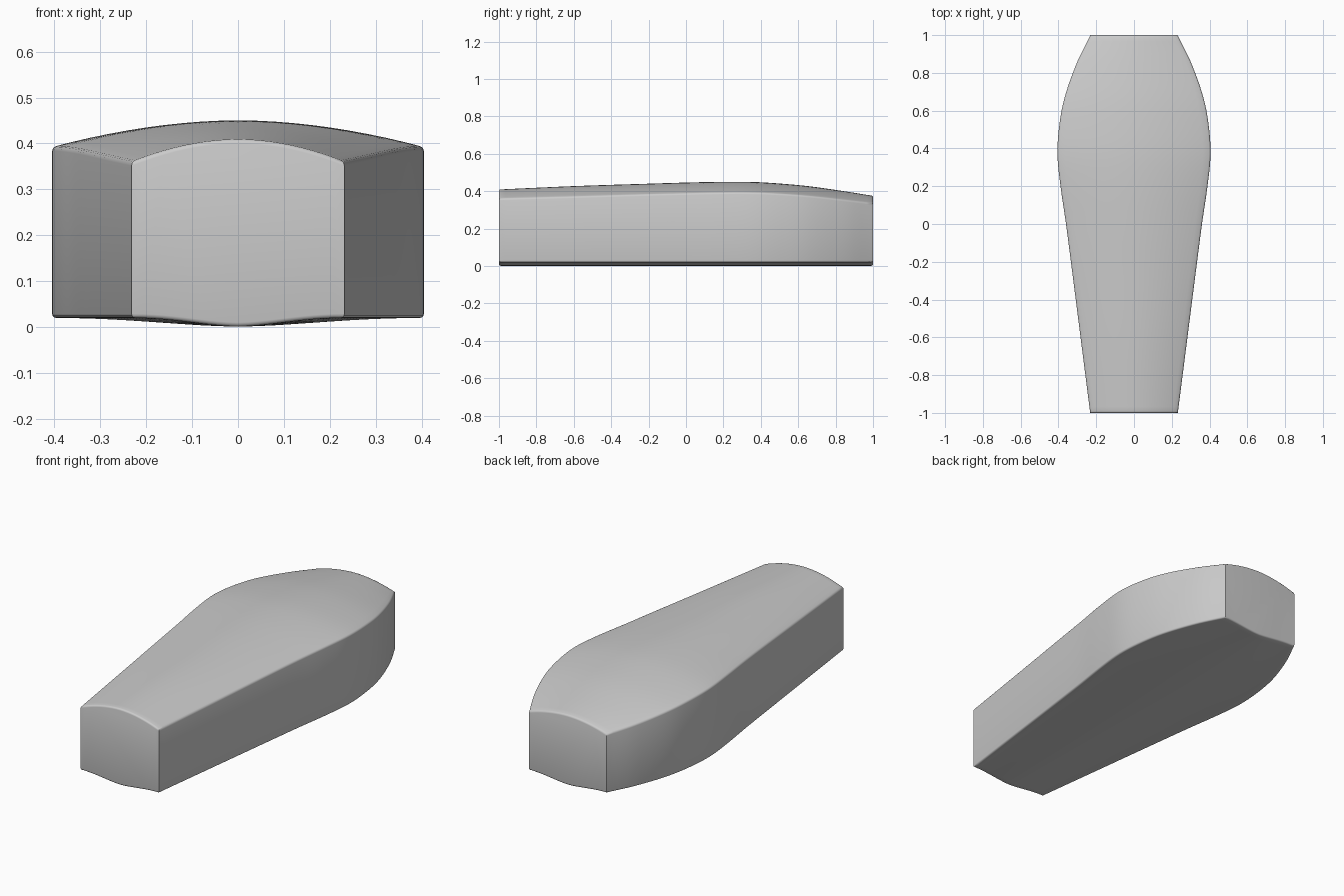
import bpy, bmesh, math

if "Cube" in bpy.data.objects:
    bpy.data.objects.remove(bpy.data.objects["Cube"])

# Stations along the length: y, half width, crown height, shoulder height
STATIONS = [
    (-1.0, 0.232, 0.409, 0.360), (-0.6, 0.283, 0.427, 0.371),
    (-0.2, 0.334, 0.440, 0.383), (0.0, 0.360, 0.446, 0.388),
    (0.2, 0.389, 0.450, 0.392), (0.36, 0.405, 0.449, 0.392),
    (0.5, 0.398, 0.441, 0.386), (0.66, 0.370, 0.426, 0.374),
    (0.85, 0.304, 0.399, 0.353), (1.0, 0.230, 0.375, 0.335)]


def slope(i, k):
    a, b = STATIONS[max(i - 1, 0)], STATIONS[min(i + 1, len(STATIONS) - 1)]
    return (b[k] - a[k]) / (b[0] - a[0])


def sample(y, k):
    """Smooth Hermite interpolation of one station column."""
    i = max(j for j in range(len(STATIONS) - 1) if STATIONS[j][0] <= y + 1e-9)
    a, b = STATIONS[i], STATIONS[i + 1]
    h = b[0] - a[0]
    t = (y - a[0]) / h
    return ((2*t**3 - 3*t**2 + 1) * a[k] + (t**3 - 2*t**2 + t) * h * slope(i, k)
            + (3*t**2 - 2*t**3) * b[k] + (t**3 - t**2) * h * slope(i + 1, k))


def section(y, n=20):
    """Closed cross-section: crowned top, straight sides, softly keeled base."""
    w, crown, edge = (sample(y, k) for k in (1, 2, 3))
    us = [-1 + 2 * i / n for i in range(n + 1)]
    top = [(w * u, y, crown - (crown - edge) * abs(u) ** 1.9) for u in us]
    base = [(w * u, y, 0.001 + 0.019 * (1 - math.cos(math.pi * abs(u) ** 0.85)) / 2)
            for u in reversed(us)]
    return top + base


# Tapered body, lofted through the sections
bm = bmesh.new()
rings = [[bm.verts.new(p) for p in section(-1 + 2 * i / 60)] for i in range(61)]
for r, s in zip(rings, rings[1:]):
    for j in range(len(r)):
        k = (j + 1) % len(r)
        bm.faces.new((r[j], r[k], s[k], s[j]))
bm.faces.new(rings[0])
bm.faces.new(rings[-1])
bmesh.ops.recalc_face_normals(bm, faces=bm.faces[:])

# Soft rims around the top and base, leaving the upright corners crisp
rims = [e for e in bm.edges if e.calc_face_angle(0) > math.radians(40)
        and abs(e.verts[0].co.z - e.verts[1].co.z) < 0.1]
bmesh.ops.bevel(bm, geom=rims, offset=0.009, offset_type='OFFSET', segments=3,
                profile=0.5, affect='EDGES', clamp_overlap=True)

mesh = bpy.data.meshes.new("tapered_body")
bm.to_mesh(mesh)
bm.free()
body = bpy.data.objects.new("tapered_body", mesh)
bpy.context.collection.objects.link(body)
bpy.context.view_layer.objects.active = body
body.select_set(True)
bpy.ops.object.shade_smooth_by_angle(angle=math.radians(42))
